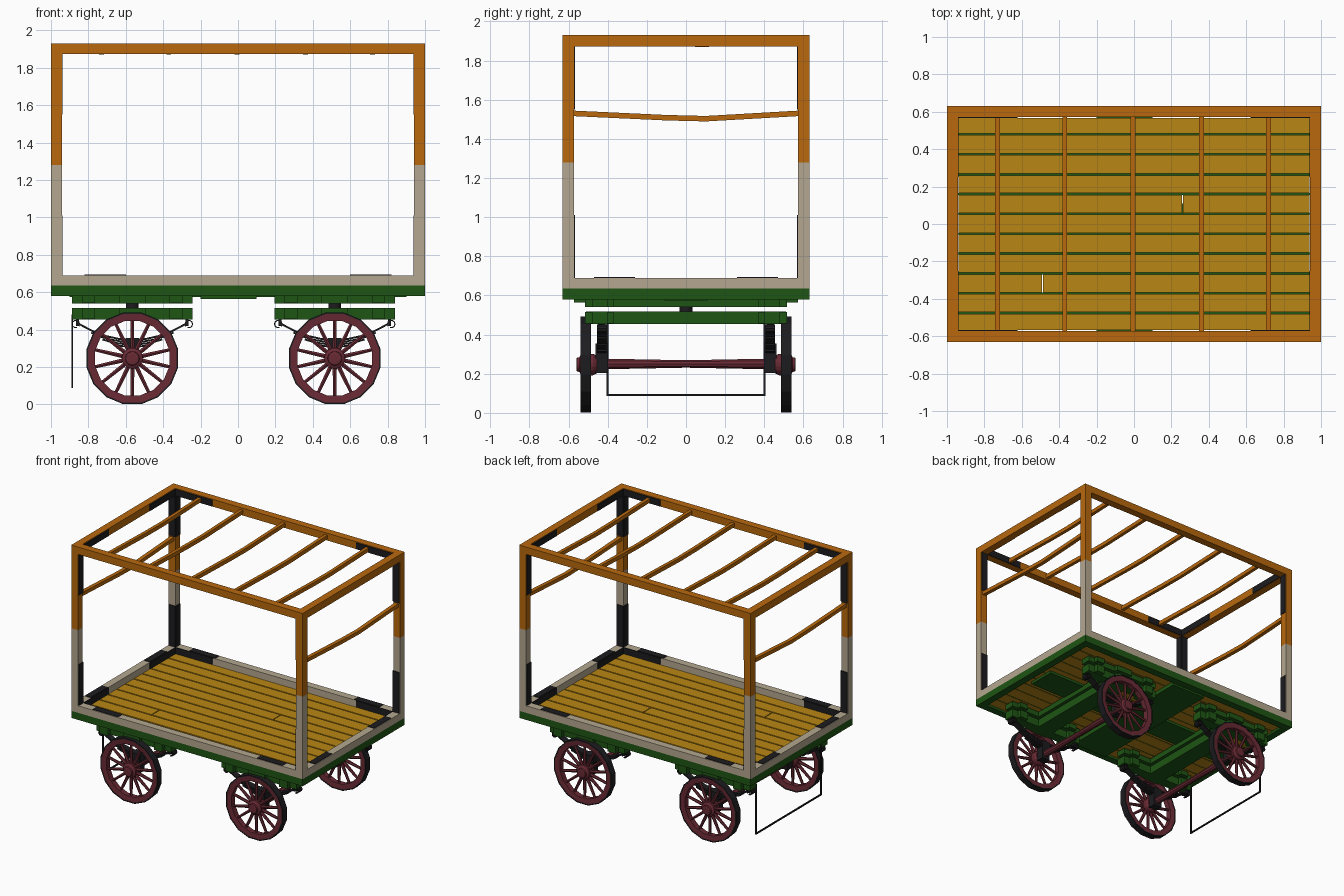
import bpy, bmesh
from math import sin, cos, pi
from mathutils import Vector, Matrix

if "Cube" in bpy.data.objects:
    bpy.data.objects.remove(bpy.data.objects["Cube"])

COL = {"orange": (.48, .14, .004), "plank": (.48, .24, .007), "green": (.013, .09, .007),
       "beige": (.46, .39, .28), "maroon": (.14, .023, .034), "black": (.012, .012, .014)}
MAT = {}
for n, c in COL.items():
    MAT[n] = bpy.data.materials.new(n)
    MAT[n].diffuse_color = (*c, 1)


def finish(name, bm, mat):
    bmesh.ops.recalc_face_normals(bm, faces=bm.faces)
    me = bpy.data.meshes.new(name)
    bm.to_mesh(me)
    bm.free()
    me.materials.append(MAT[mat])
    ob = bpy.data.objects.new(name, me)
    bpy.context.collection.objects.link(ob)
    return ob


def box(bm, x0, x1, y0, y1, z0, z1):
    m = Matrix.Translation(((x0 + x1) / 2, (y0 + y1) / 2, (z0 + z1) / 2)) @ \
        Matrix.Diagonal((abs(x1 - x0), abs(y1 - y0), abs(z1 - z0), 1))
    bmesh.ops.create_cube(bm, size=1, matrix=m)


def sweep(bm, pts, side, w, h):
    """Rectangular bar along a planar path; side is the plane normal."""
    pts, side, rings = [Vector(p) for p in pts], Vector(side), []
    for i, p in enumerate(pts):
        t = (pts[min(i + 1, len(pts) - 1)] - pts[max(i - 1, 0)]).normalized()
        n = t.cross(side)
        rings.append([bm.verts.new(p + side * a * w / 2 + n * b * h / 2)
                      for a, b in ((-1, -1), (1, -1), (1, 1), (-1, 1))])
    for r, s in zip(rings, rings[1:]):
        for k in range(4):
            bm.faces.new((r[k], r[(k + 1) % 4], s[(k + 1) % 4], s[k]))
    bm.faces.new(rings[0])
    bm.faces.new(rings[-1])


def lathe(bm, profile, n, cx, cz, closed=False):
    """Revolve (radius, y) points about the y axis."""
    rings = [[bm.verts.new((cx + r * sin(2 * pi * (k + .5) / n), y, cz + r * cos(2 * pi * (k + .5) / n)))
              for k in range(n)] for r, y in profile]
    pairs = list(zip(rings, rings[1:])) + ([(rings[-1], rings[0])] if closed else [])
    for a, b in pairs:
        for k in range(n):
            bm.faces.new((a[k], a[(k + 1) % n], b[(k + 1) % n], b[k]))
    if not closed:
        bm.faces.new(rings[0])
        bm.faces.new(rings[-1])


X, Y, T = 1.0, .63, .058          # half length, half width, timber size
XI, YI = X - T, Y - T


def rectangle(name, z0, z1, mat):
    bm = bmesh.new()
    for s in (-1, 1):
        box(bm, -X, X, s * Y, s * YI, z0, z1)
        box(bm, s * X, s * XI, -YI, YI, z0, z1)
    return finish(name, bm, mat)


# Rectangular frames: deck, sill and roof
rectangle("deck_frame", .58, .635, "green")
rectangle("sill_frame", .635, .69, "beige")
rectangle("roof_frame", 1.873, 1.93, "orange")

# Corner posts in two colours
for name, z0, z1, mat in (("lower_posts", .69, 1.28, "beige"), ("upper_posts", 1.28, 1.873, "orange")):
    bm = bmesh.new()
    for sx in (-1, 1):
        for sy in (-1, 1):
            box(bm, sx * X, sx * XI, sy * Y, sy * YI, z0, z1)
    finish(name, bm, mat)

# Sagging roof slats and end bars
bm = bmesh.new()
for x in (-.73, -.37, -.005, .36, .72):
    sweep(bm, [(x, -YI, 1.9), (x, -.1, 1.887), (x, .1, 1.885), (x, YI, 1.9)], (1, 0, 0), .026, .03)
finish("roof_slats", bm, "orange")
bm = bmesh.new()
for x in (-.97, .97):
    sweep(bm, [(x, -YI, 1.53), (x, -.1, 1.508), (x, .1, 1.503), (x, YI, 1.53)], (1, 0, 0), .03, .028)
finish("end_bars", bm, "orange")

# Iron corner straps on the inner faces
bm = bmesh.new()
L, e = .32, .005
for sx in (-1, 1):
    for sy in (-1, 1):
        xi, yi = sx * XI, sy * YI
        for z0, z1, p0, p1 in ((.638, .69, .69, 1.01), (1.875, 1.925, 1.55, 1.875)):
            box(bm, xi, xi - sx * L, yi, yi - sy * e, z0, z1)
            box(bm, xi, xi - sx * e, yi, yi - sy * L, z0, z1)
            box(bm, sx * (X - .004), xi, yi, yi - sy * e, p0, p1)
            box(bm, xi, xi - sx * e, sy * (Y - .004), yi, p0, p1)
        # straps over the sill
        box(bm, xi, sx * (X - .005), sy * .26, sy * .47, .688, .694)
        box(bm, sx * .6, sx * .82, yi, sy * (Y - .005), .688, .694)
finish("corner_straps", bm, "black")

# Floor planks, two of them split by a butt joint, with green strips in the gaps
edges = [-YI, -.475, -.37, -.265, -.157, -.052, .055, .16, .265, .373, .48, YI]
bm, gaps = bmesh.new(), bmesh.new()
for i, (a, b) in enumerate(zip(edges, edges[1:])):
    cuts = [-XI, XI]
    if i == 2:
        cuts.insert(1, -.49)
    if i == 6:
        cuts.insert(1, .26)
    for c, d in zip(cuts, cuts[1:]):
        box(bm, c + .003, d - .003, a + .005, b - .005, .595, .64)
    if i:
        box(gaps, -XI, XI, a - .005, a + .005, .597, .628)
finish("floor_planks", bm, "plank")
box(gaps, -.2, .1, -YI, YI, .565, .595)
box(gaps, -.9, .9, -.11, .11, .575, .595)
finish("floor_joists", gaps, "green")

for tag, cx in (("front", -.565), ("rear", .517)):
    # Timber bogie: upper and lower layers with a bolster and notched ends
    bm = bmesh.new()
    for z0, z1 in ((.54, .582), (.455, .517)):
        box(bm, cx - .07, cx + .07, -.51, .51, z0, z1)
        for s in (-1, 1):
            box(bm, cx - .323, cx + .323, s * .4, s * .48, z0, z1)
            for d in (-1, 1):
                box(bm, cx + d * .2, cx + d * .27, s * .37, s * .515, z0 + .002, z1 - .002)
    finish(tag + "_bogie", bm, "green")

    # Pivot
    bm = bmesh.new()
    bmesh.ops.create_cone(bm, cap_ends=True, segments=16, radius1=.034, radius2=.034, depth=.05,
                          matrix=Matrix.Translation((cx, 0, .53)))
    finish(tag + "_pivot", bm, "black")

    # Leaf springs with curled eyes and an axle clamp
    bm = bmesh.new()
    for s in (-1, 1):
        y = s * .43
        for j, half in enumerate((.285, .22, .16, .1)):
            path = []
            for k in range(9):
                u = (k / 4 - 1) * half
                path.append((cx + u, y, .345 + 1.05 * u * u - j * .012))
            sweep(bm, path, (0, 1, 0), .05, .01)
        for d in (-1, 1):
            eye = [(cx + d * (.302 - .02 * cos(a)), y, .43 + .02 * sin(a))
                   for a in [k * pi / 5 for k in range(-1, 9)]]
            sweep(bm, eye, (0, 1, 0), .05, .006)
            box(bm, cx + d * .285, cx + d * .3, y - .02, y + .02, .42, .458)
        box(bm, cx - .035, cx + .035, y - .032, y + .032, .205, .355)
    finish(tag + "_springs", bm, "black")

    # Axle
    bm = bmesh.new()
    lathe(bm, [(.028, -.49), (.026, -.3), (.02, 0), (.026, .3), (.028, .49)], 10, cx, .25)
    finish(tag + "_axle", bm, "maroon")

    for side, s in (("left", -1), ("right", 1)):
        # Wheel: 16-sided felloe, hub and 14 tapered spokes
        bm = bmesh.new()
        n = 16
        lathe(bm, [(.243, s * .487), (.243, s * .537), (.203, s * .533), (.203, s * .491)], n, cx, .247, True)
        lathe(bm, [(.045, s * .455), (.056, s * .475), (.056, s * .535), (.038, s * .545),
                   (.036, s * .558), (.02, s * .56)], n, cx, .247)
        for k in range(14):
            m = Matrix.Translation((cx, s * .511, .247)) @ Matrix.Rotation(2 * pi * k / 14, 4, 'Y') @ \
                Matrix.Translation((0, 0, .13))
            bmesh.ops.create_cone(bm, cap_ends=True, segments=6, radius1=.013, radius2=.0095,
                                  depth=.17, matrix=m)
        finish(f"{tag}_{side}_wheel", bm, "maroon")
        # Iron tyre
        bm = bmesh.new()
        lathe(bm, [(.242, s * .485), (.25, s * .485), (.25, s * .539), (.242, s * .539)], n, cx, .247, True)
        finish(f"{tag}_{side}_tyre", bm, "black")

# Drawbar hoop hanging at the front end
bm = bmesh.new()
for y in (-.4, .4):
    box(bm, -.891, -.881, y - .005, y + .005, .087, .48)
box(bm, -.891, -.881, -.405, .405, .087, .097)
finish("draw_hoop", bm, "black")

for m in bpy.data.materials:
    if m.users and not m.is_grease_pencil:
        m.use_nodes = True
        m.node_tree.nodes["Principled BSDF"].inputs["Base Color"].default_value = m.diffuse_color
